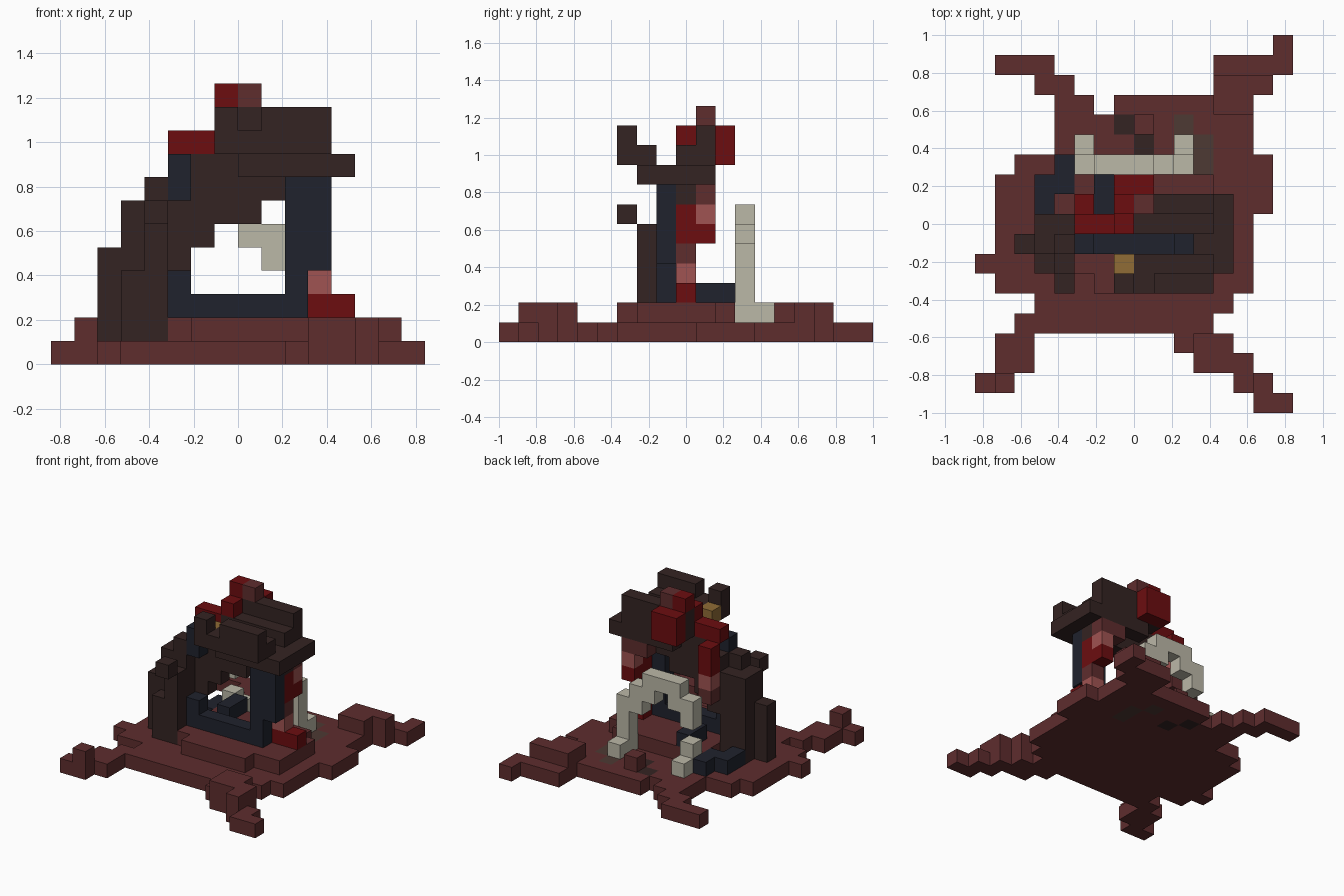
import bpy
import bmesh
from mathutils import Vector

cube = bpy.data.objects.get("Cube")
if cube:
    bpy.data.objects.remove(cube, do_unlink=True)

UNIT = 2 / 19                      # edge of one block
ORIGIN = Vector((-8, -9.5, 0))     # grid corner, in blocks
blocks = {}                        # grid cell -> part name


def span(value):
    """A single grid index, or a (first, last) pair, as a range."""
    first, last = value if isinstance(value, tuple) else (value, value)
    return range(first, last + 1)


def fill(part, x, y, z):
    """Fill a box of grid cells with blocks of one part."""
    for i in span(x):
        for j in span(y):
            for k in span(z):
                blocks[i, j, k] = part


def ground(x, y):
    fill("ground_island", x, y, 0)


def raised(x, y):
    fill("ground_island", x, y, (0, 1))


# Island: main body
ground(x=(4, 13), y=(12, 14))
ground(x=(2, 14), y=12)
ground(x=(1, 14), y=(10, 11))
ground(x=(1, 13), y=(6, 9))
ground(x=0, y=7)
ground(x=(3, 12), y=5)
ground(x=(2, 11), y=4)
ground(x=(7, 11), y=15)

# Island: four ragged arms
ground(x=(4, 5), y=15)
ground(x=(3, 4), y=16)
ground(x=(1, 3), y=17)
raised(x=(12, 13), y=15)
raised(x=(12, 14), y=16)
ground(x=(12, 15), y=17)
ground(x=15, y=18)
ground(x=(1, 2), y=(2, 3))
raised(x=1, y=1)
ground(x=0, y=1)
ground(x=10, y=3)
raised(x=(11, 12), y=3)
raised(x=(11, 13), y=2)
raised(x=13, y=1)
ground(x=14, y=1)
ground(x=(14, 15), y=0)

# Island: terrace under the gate and a loose block behind it
raised(x=(5, 11), y=(7, 11))
raised(x=12, y=(7, 10))
raised(x=(6, 10), y=6)
raised(x=8, y=14)

# Patches set flush into the ground
fill("dark_patch", x=7, y=14, z=0)
fill("dark_patch", x=8, y=13, z=0)
fill("ash_patch", x=10, y=14, z=0)
fill("ash_patch", x=11, y=(12, 13), z=0)

# Overhanging lintel
fill("lintel", x=(7, 11), y=6, z=9)
fill("lintel", x=7, y=6, z=10)
fill("lintel", x=(9, 11), y=6, z=10)
fill("lintel", x=(8, 11), y=7, z=9)
fill("lintel", x=(8, 12), y=7, z=8)
fill("lintel", x=(11, 12), y=8, z=8)
fill("gold_block", x=7, y=7, z=9)

# Stepped buttress on one side
fill("buttress", x=4, y=7, z=(1, 5))
fill("buttress", x=3, y=7, z=(1, 3))
fill("buttress", x=4, y=6, z=6)
for x, top in ((2, 4), (3, 6), (4, 7)):
    fill("buttress", x, y=8, z=(1, top))

# Leaning back wall, one course at a time from the bottom
fill("back_wall", x=(3, 4), y=9, z=(1, 3))
for course, x in enumerate([(3, 5), (3, 6), (3, 8), (5, 9), (6, 12), (7, 11)]):
    fill("back_wall", x, y=9, z=4 + course)
fill("back_wall", x=11, y=9, z=7)
fill("back_wall", x=(8, 12), y=10, z=8)
fill("back_wall", x=(7, 11), y=10, z=(9, 10))

# Broken gate frame
fill("gate_frame", x=(5, 10), y=8, z=2)
fill("gate_frame", x=5, y=8, z=3)
fill("gate_frame", x=5, y=8, z=(7, 8))
fill("gate_frame", x=10, y=8, z=(3, 7))
fill("gate_frame", x=11, y=8, z=(4, 7))

# Frame stones lying behind the gate
fill("fallen_stones", x=6, y=(10, 11), z=2)
fill("fallen_stones", x=3, y=(10, 11), z=1)
fill("fallen_stones", x=4, y=(11, 12), z=1)

# Growth over the crest and hanging down both sides
fill("crimson_growth", x=7, y=10, z=11)
fill("crimson_growth", x=7, y=9, z=10)
fill("crimson_growth", x=(7, 8), y=11, z=(9, 10))
fill("crimson_growth", x=(5, 6), y=9, z=9)
fill("crimson_growth", x=5, y=10, z=(7, 8))
fill("crimson_growth", x=11, y=9, z=(5, 6))
fill("crimson_growth", x=11, y=10, z=5)
fill("crimson_growth", x=(11, 12), y=9, z=2)
fill("pink_growth", x=5, y=10, z=6)
fill("pink_growth", x=11, y=10, z=6)
fill("pink_growth", x=11, y=9, z=3)
fill("maroon_growth", x=8, y=10, z=11)
fill("maroon_growth", x=(10, 11), y=10, z=7)
fill("maroon_growth", x=5, y=10, z=5)
fill("maroon_growth", x=11, y=9, z=4)

# Broken bone arch with a foot under each leg
fill("bone_arch", x=(6, 8), y=12, z=6)
fill("bone_arch", x=(5, 6), y=12, z=5)
fill("bone_arch", x=(8, 9), y=12, z=5)
fill("bone_arch", x=(9, 10), y=12, z=4)
fill("bone_arch", x=10, y=12, z=(1, 3))
fill("bone_arch", x=5, y=12, z=4)
fill("bone_arch", x=5, y=12, z=(1, 2))
for x in (5, 10):
    fill("bone_arch", x, y=13, z=1)


def build_part(part, material):
    """Make one object from the outer faces of a part's blocks."""
    bm = bmesh.new()
    for cell in [c for c, owner in blocks.items() if owner == part]:
        centre = Vector(cell) + Vector((0.5, 0.5, 0.5)) + ORIGIN
        for axis in range(3):
            for sign in (-1, 1):
                out = Vector((0, 0, 0))
                out[axis] = sign
                if tuple(int(a + b) for a, b in zip(cell, out)) in blocks:
                    continue
                u = Vector((0, 0, 0))
                u[(axis + 1) % 3] = 0.5
                v = out.cross(u)
                mid = centre + out / 2
                corners = (mid - u - v, mid + u - v, mid + u + v, mid - u + v)
                bm.faces.new([bm.verts.new(p * UNIT) for p in corners])
    bmesh.ops.remove_doubles(bm, verts=bm.verts, dist=UNIT / 100)
    mesh = bpy.data.meshes.new(part)
    bm.to_mesh(mesh)
    bm.free()
    mesh.materials.append(material)
    bpy.context.collection.objects.link(bpy.data.objects.new(part, mesh))


def paint(name, rgb, *parts):
    """Make one flat material and build the parts that use it."""
    material = bpy.data.materials.new(name)
    material.use_nodes = True
    material.diffuse_color = (*rgb, 1)
    nodes = material.node_tree.nodes
    shader = next(n for n in nodes if n.type == "BSDF_PRINCIPLED")
    shader.inputs["Base Color"].default_value = (*rgb, 1)
    for part in parts:
        build_part(part, material)


paint("maroon_soil", (0.112, 0.026, 0.027), "ground_island", "maroon_growth")
paint("dark_brown_stone", (0.034, 0.017, 0.016),
      "lintel", "buttress", "back_wall", "dark_patch")
paint("navy_stone", (0.014, 0.016, 0.026), "gate_frame", "fallen_stones")
paint("crimson", (0.15, 0.004, 0.005), "crimson_growth")
paint("dusty_pink", (0.35, 0.087, 0.084), "pink_growth")
paint("pale_bone", (0.5, 0.48, 0.39), "bone_arch")
paint("gold", (0.28, 0.15, 0.037), "gold_block")
paint("taupe", (0.075, 0.041, 0.033), "ash_patch")
